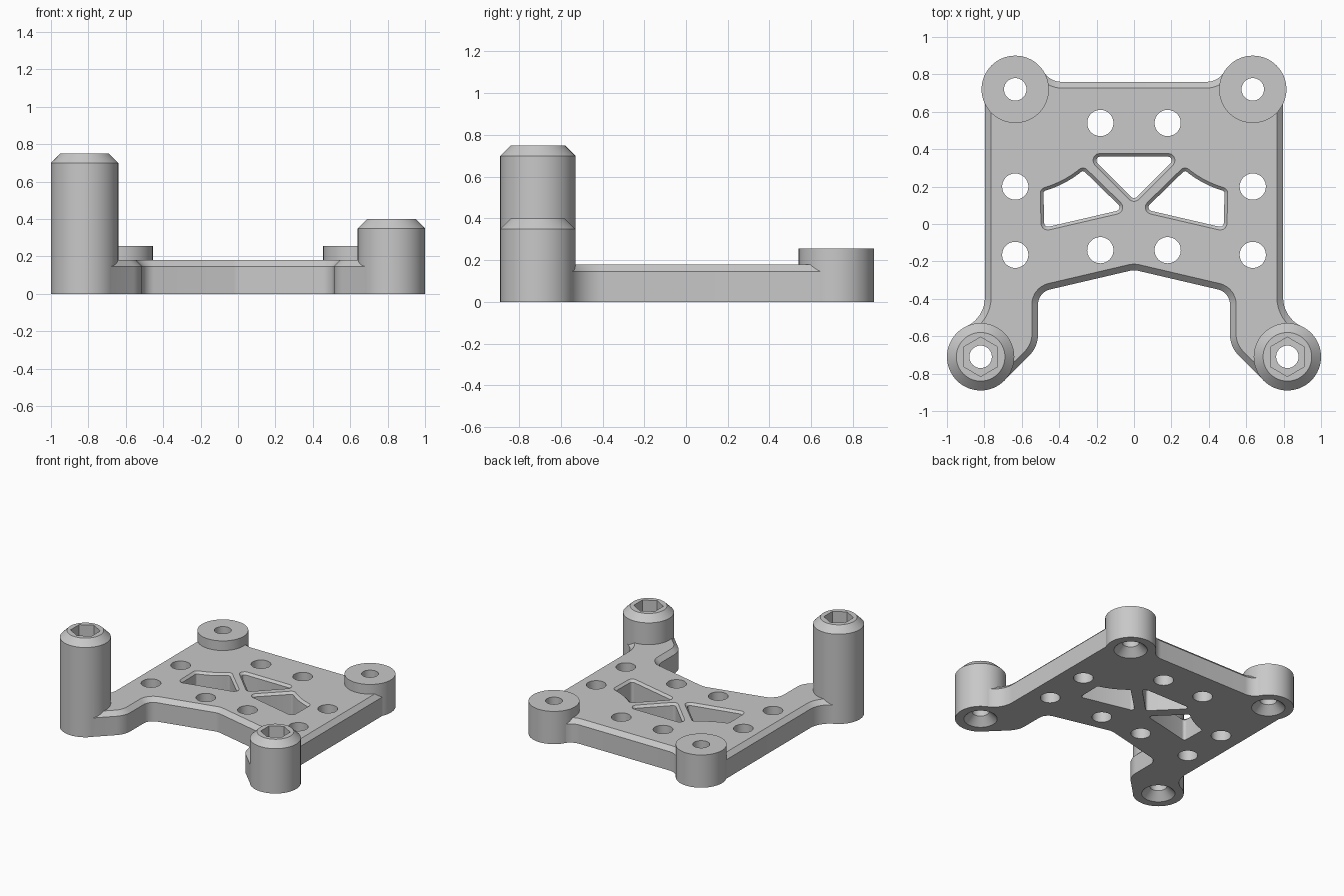
import bpy
import bmesh
from math import sin, cos, pi, tan, radians
from mathutils import Vector

cube = bpy.data.objects.get("Cube")
if cube:
    bpy.data.objects.remove(cube, do_unlink=True)

grey = bpy.data.materials.new("plain grey")
grey.use_nodes = True
grey.diffuse_color = (0.58, 0.58, 0.58, 1)
grey.node_tree.nodes["Principled BSDF"].inputs["Base Color"].default_value = grey.diffuse_color

THICK = 0.18
CHAMFER = 0.033
BOSS, POST = (0.635, 0.72), (0.82, -0.71)
POST_R = 0.18


def loft(name, sections):
    """Solid through a list of (2D outline, height) sections."""
    bm = bmesh.new()
    rings = [[bm.verts.new((x, y, z)) for x, y in pts] for pts, z in sections]
    n = len(rings[0])
    for low, high in zip(rings, rings[1:]):
        for i in range(n):
            j = (i + 1) % n
            bm.faces.new((low[i], low[j], high[j], high[i]))
    bm.faces.new(rings[0])
    bm.faces.new(rings[-1])
    bmesh.ops.recalc_face_normals(bm, faces=bm.faces)
    mesh = bpy.data.meshes.new(name)
    bm.to_mesh(mesh)
    bm.free()
    mesh.materials.append(grey)
    obj = bpy.data.objects.new(name, mesh)
    bpy.context.collection.objects.link(obj)
    return obj


def ring(centre, r, sides=64):
    return [(centre[0] + r * cos(pi / 2 + 2 * pi * i / sides),
             centre[1] + r * sin(pi / 2 + 2 * pi * i / sides)) for i in range(sides)]


def lathe(name, centre, profile, sides=64):
    return loft(name, [(ring(centre, r, sides), z) for r, z in profile])


def rounded(corners, steps=8):
    """Polygon from (x, y, radius) corners, without doubled points."""
    out = []
    for i, (x, y, r) in enumerate(corners):
        p = Vector((x, y))
        if r == 0:
            out.append(p)
            continue
        a = (Vector(corners[i - 1][:2]) - p).normalized()
        b = (Vector(corners[(i + 1) % len(corners)][:2]) - p).normalized()
        half = a.angle(b) / 2
        centre = p + (a + b).normalized() * r / sin(half)
        start = p + a * r / tan(half) - centre
        end = p + b * r / tan(half) - centre
        sweep = start.angle(end)
        for k in range(steps + 1):
            t = k / steps
            out.append(centre + (start * sin((1 - t) * sweep) + end * sin(t * sweep)) / sin(sweep))
    return [p for i, p in enumerate(out) if (p - out[i - 1]).length > 0.002]


def inset(pts, d):
    """Mitred inset of a clockwise outline; negative d grows it."""
    out = []
    for i, p in enumerate(pts):
        e1 = (p - pts[i - 1]).normalized()
        e2 = (pts[(i + 1) % len(pts)] - p).normalized()
        n1, n2 = Vector((e1.y, -e1.x)), Vector((e2.y, -e2.x))
        out.append(p + (n1 + n2) * d / (1 + n1.dot(n2)))
    return out


def mirrored(pts):
    return [Vector((-p.x, p.y)) for p in reversed(pts)]


def boolean(target, tool, operation):
    mod = target.modifiers.new(operation.lower(), 'BOOLEAN')
    mod.operation = operation
    mod.solver = 'EXACT'
    mod.object = tool
    bpy.context.view_layer.objects.active = target
    bpy.ops.object.modifier_apply(modifier=mod.name)
    bpy.data.objects.remove(tool, do_unlink=True)


# Plate outline: left half, clockwise, then mirrored; the edge fillets
# run tangent into the boss and the post
half = [(0.4485, 0.76, 0.112), (0.483, 0.813, 0), (0.797, 0.72, 0),
        (0.797, -0.50, 0.172), (0.896, -0.548, 0), (0.82, -0.71, 0),
        (0.694, -0.836, 0), (0.513, -0.657, 0.16), (0.513, -0.365, 0.082)]
corners = half + [(0, -0.245, 0.1)] + [(-x, y, r) for x, y, r in reversed(half)]
outline = rounded(corners)
bracket = loft("mounting_bracket", [(outline, 0), (outline, THICK - CHAMFER),
                                    (inset(outline, CHAMFER), THICK)])

# Back bosses and front posts, one post taller
mounts = [((side * BOSS[0], BOSS[1]), 0.255, False) for side in (-1, 1)]
mounts += [((-POST[0], POST[1]), 0.75, True), (POST, 0.40, True)]
for centre, height, is_post in mounts:
    if is_post:
        profile = [(POST_R, 0), (POST_R, height - 0.05), (0.13, height)]
    else:
        profile = [(POST_R, 0), (POST_R, height)]
    boolean(bracket, lathe("mount", centre, profile), 'UNION')

# Screw holes with countersinks below, hex nut pockets on the posts
for centre, height, is_post in mounts:
    drill = [(0.128, -0.01), (0.06, 0.058), (0.06, height + 0.1)]
    boolean(bracket, lathe("screw_hole", centre, drill), 'DIFFERENCE')
    if is_post:
        pocket = [(0.105, height - 0.15), (0.105, height + 0.1)]
        boolean(bracket, lathe("nut_pocket", centre, pocket, 6), 'DIFFERENCE')

# Plain holes through the plate
for x, y in [(0.18, 0.54), (0.18, -0.14), (0.635, 0.2), (0.635, -0.165)]:
    for side in (-1, 1):
        boolean(bracket, lathe("plate_hole", (side * x, y), [(0.07, -0.1), (0.07, 0.3)]),
                'DIFFERENCE')

# Chamfered windows: one triangle and a mirrored pair with a curved edge
triangle = rounded([(-0.23, 0.36, 0.02), (0.23, 0.36, 0.02), (0, 0.13, 0.02)], 5)
curve = []
for k in range(9):
    a = radians(230 + 24.5 * k / 8)
    r = 0.015 if k in (0, 8) else 0
    curve.append((BOSS[0] + 0.565 * cos(a), BOSS[1] + 0.565 * sin(a), r))
side_window = rounded(curve + [(0.48, -0.02, 0.02), (0.0575, 0.078, 0.02)], 5)
for window in (triangle, side_window, mirrored(side_window)):
    wide = inset(window, -0.017)
    cutter = loft("window", [(window, -0.1), (window, THICK - 0.017),
                             (wide, THICK), (wide, THICK + 0.1)])
    boolean(bracket, cutter, 'DIFFERENCE')

# Smooth round walls, sharp edges
bpy.ops.object.select_all(action='DESELECT')
bracket.select_set(True)
bpy.context.view_layer.objects.active = bracket
bpy.ops.object.shade_smooth_by_angle(angle=radians(25))
